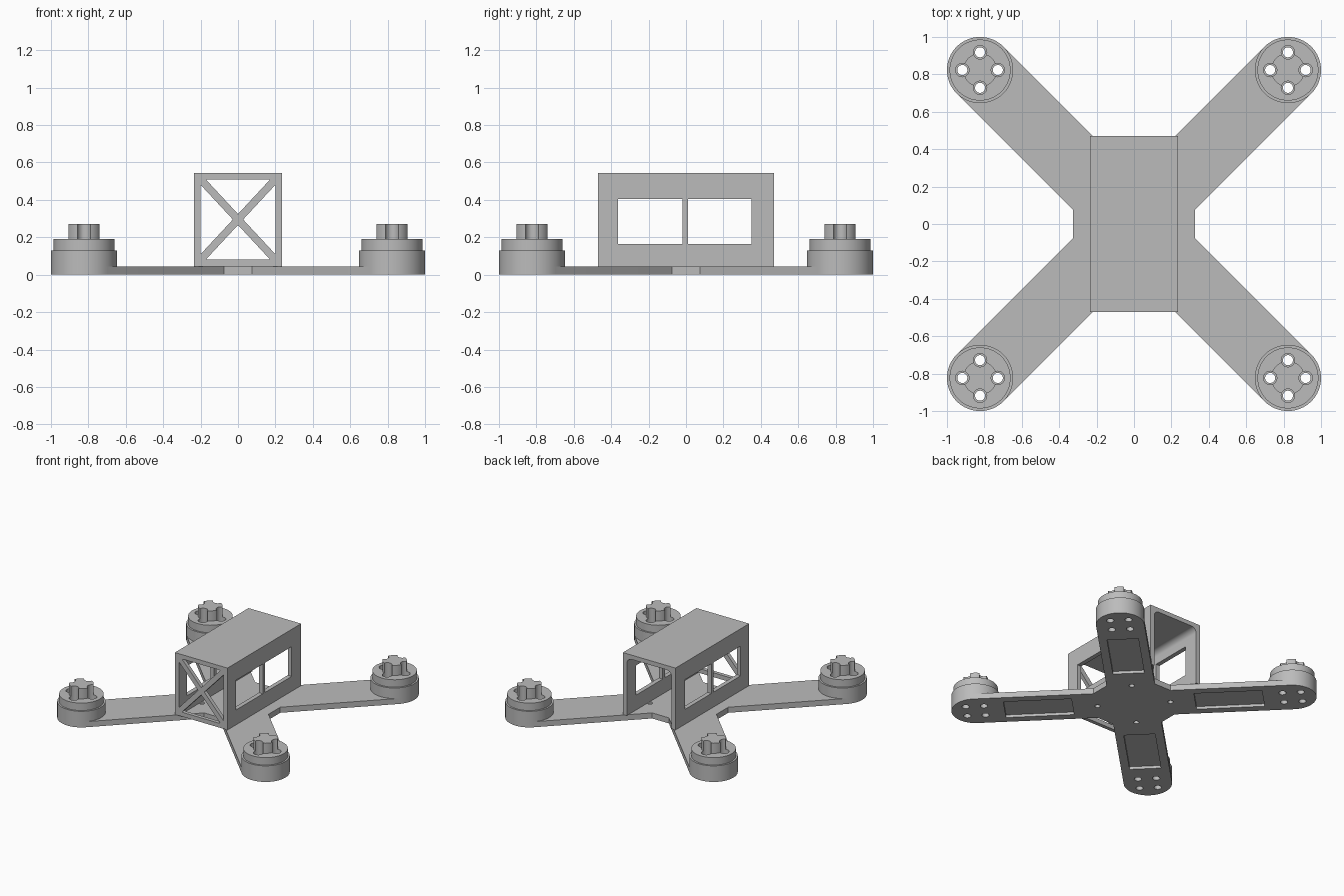
import bpy, bmesh, math
from mathutils import Matrix, Vector

if "Cube" in bpy.data.objects:
    bpy.data.objects.remove(bpy.data.objects["Cube"])

grey = bpy.data.materials.new("grey plastic")
grey.diffuse_color = (0.5, 0.5, 0.5, 1)
grey.use_nodes = True
grey.node_tree.nodes["Principled BSDF"].inputs["Base Color"].default_value = grey.diffuse_color

T = 0.045            # plate thickness
C, R = 0.823, 0.177  # motor centre offset and arm end radius
CORNERS = [(1, 1), (-1, 1), (-1, -1), (1, -1)]


def arc(cx, cy, r, a0, a1, n):
    return [(cx + r * math.cos(math.radians(a0 + (a1 - a0) * i / n)),
             cy + r * math.sin(math.radians(a0 + (a1 - a0) * i / n))) for i in range(n + 1)]


def circle(cx, cy, r, n=32):
    return arc(cx, cy, r, 0, 360, n)[:-1]


def add_prism(bm, pts, lo, hi, axis='Z'):
    """Extrude an outline along z, or an x-z outline along y, or a y-z outline along x."""
    place = {'Z': lambda u, v, w: (u, v, w),
             'Y': lambda u, v, w: (u, w, v),
             'X': lambda u, v, w: (w, u, v)}[axis]
    a = [bm.verts.new(place(u, v, lo)) for u, v in pts]
    b = [bm.verts.new(place(u, v, hi)) for u, v in pts]
    n = len(pts)
    faces = [bm.faces.new(a), bm.faces.new(b)]
    faces += [bm.faces.new((a[i], a[(i + 1) % n], b[(i + 1) % n], b[i])) for i in range(n)]
    bmesh.ops.recalc_face_normals(bm, faces=faces)


def make(name, prisms):
    bm = bmesh.new()
    for p in prisms:
        add_prism(bm, *p)
    me = bpy.data.meshes.new(name)
    bm.to_mesh(me)
    bm.free()
    me.materials.append(grey)
    ob = bpy.data.objects.new(name, me)
    bpy.context.collection.objects.link(ob)
    return ob


def cut(ob, prisms):
    """Subtract the given prisms and bake the result."""
    cutter = make("cutter", prisms)
    cutter.hide_render = True
    mod = ob.modifiers.new("cut", 'BOOLEAN')
    mod.operation, mod.solver, mod.object = 'DIFFERENCE', 'EXACT', cutter
    dg = bpy.context.evaluated_depsgraph_get()
    me = bpy.data.meshes.new_from_object(ob.evaluated_get(dg))
    ob.modifiers.clear()
    ob.data = me
    bpy.data.objects.remove(cutter)


def rect(x0, x1, y0, y1):
    return [(x0, y0), (x1, y0), (x1, y1), (x0, y1)]


def bolt_holes(cx, cy, r, lo, hi):
    return [(circle(cx + dx, cy + dy, r, 24), lo, hi)
            for dx, dy in ((.095, 0), (-.095, 0), (0, .095), (0, -.095))]


# Cross-shaped base plate: one quadrant outline turned four times
quadrant = [(.325, .075)] + arc(C, C, R, -45, 135, 32) + [(.075, .325)]
outline = []
for k in range(4):
    rot = Matrix.Rotation(k * math.pi / 2, 2)
    outline += [tuple(rot @ Vector(p)) for p in quadrant]
plate = make("base_plate", [(outline, 0, T)])

# Pockets under the arms, motor bolt holes and centre holes
cuts = []
for k, (sx, sy) in enumerate(CORNERS):
    rot = Matrix.Rotation(math.pi / 4 + k * math.pi / 2, 2)
    cuts.append(([tuple(rot @ Vector(p)) for p in rect(.45, .95, -.115, .115)], -.05, .022))
    cuts += bolt_holes(sx * C, sy * C, .027, -.05, .1)
    cuts.append((circle(sx * .185, sy * .195, .02, 24), -.05, .1))
cut(plate, cuts)

# Motors: stepped round body with a notched hub
profile = [(0, T), (R, T), (R, .13), (.163, .13), (.163, .19), (.09, .19), (.09, .272), (0, .272)]
for k, (sx, sy) in enumerate(CORNERS):
    bm = bmesh.new()
    vs = [bm.verts.new((r, 0, z)) for r, z in profile]
    es = [bm.edges.new(e) for e in zip(vs, vs[1:])]
    bmesh.ops.spin(bm, geom=vs + es, axis=(0, 0, 1), cent=(0, 0, 0),
                   angle=2 * math.pi, steps=64)
    bmesh.ops.remove_doubles(bm, verts=bm.verts, dist=1e-5)
    bmesh.ops.recalc_face_normals(bm, faces=bm.faces)
    bmesh.ops.translate(bm, verts=bm.verts, vec=(sx * C, sy * C, 0))
    motor = make("motor_%d" % (k + 1), [])
    bm.to_mesh(motor.data)
    bm.free()
    cut(motor, bolt_holes(sx * C, sy * C, .036, 0, .4))

# Canopy: arched tunnel with two windows in each side
arch = rect(-.235, .235, T, .545)
arch = [arch[0], arch[3], arch[2], arch[1], (.2, T)]
arch += arc(.155, .465, .045, 0, 90, 8) + arc(-.155, .465, .045, 90, 180, 8) + [(-.2, T)]
canopy = make("canopy", [(arch, -.47, .47, 'Y')])
cut(canopy, [(rect(y0, y1, .165, .405), -.4, .4, 'X')
             for y0, y1 in ((-.363, -.018), (.012, .35))])

# Front frame with rounded opening
frame = make("front_frame", [(rect(-.21, .21, T, .52), -.47, -.44, 'Y')])
r = .045
opening = (arc(.2 - r, .51 - r, r, 0, 90, 8) + arc(-.2 + r, .51 - r, r, 90, 180, 8)
           + arc(-.2 + r, .08 + r, r, 180, 270, 8) + arc(.2 - r, .08 + r, r, 270, 360, 8))
cut(frame, [(opening, -.6, -.3, 'Y')])

# Crossed braces in the front opening
for s, side in ((1, "right"), (-1, "left")):
    a, b = Vector((-.2 * s, .08)), Vector((.2 * s, .51))
    d = (b - a).normalized() * .02
    n = Vector((-d.y, d.x))
    make("front_brace_" + side,
         [([tuple(p) for p in (a + n, a - n, b - n, b + n)], -.47, -.44, 'Y')])

# Smooth the round surfaces, keep the edges sharp
for ob in bpy.context.collection.objects:
    ob.select_set(True)
    bpy.context.view_layer.objects.active = ob
bpy.ops.object.shade_smooth_by_angle(angle=math.radians(30))
